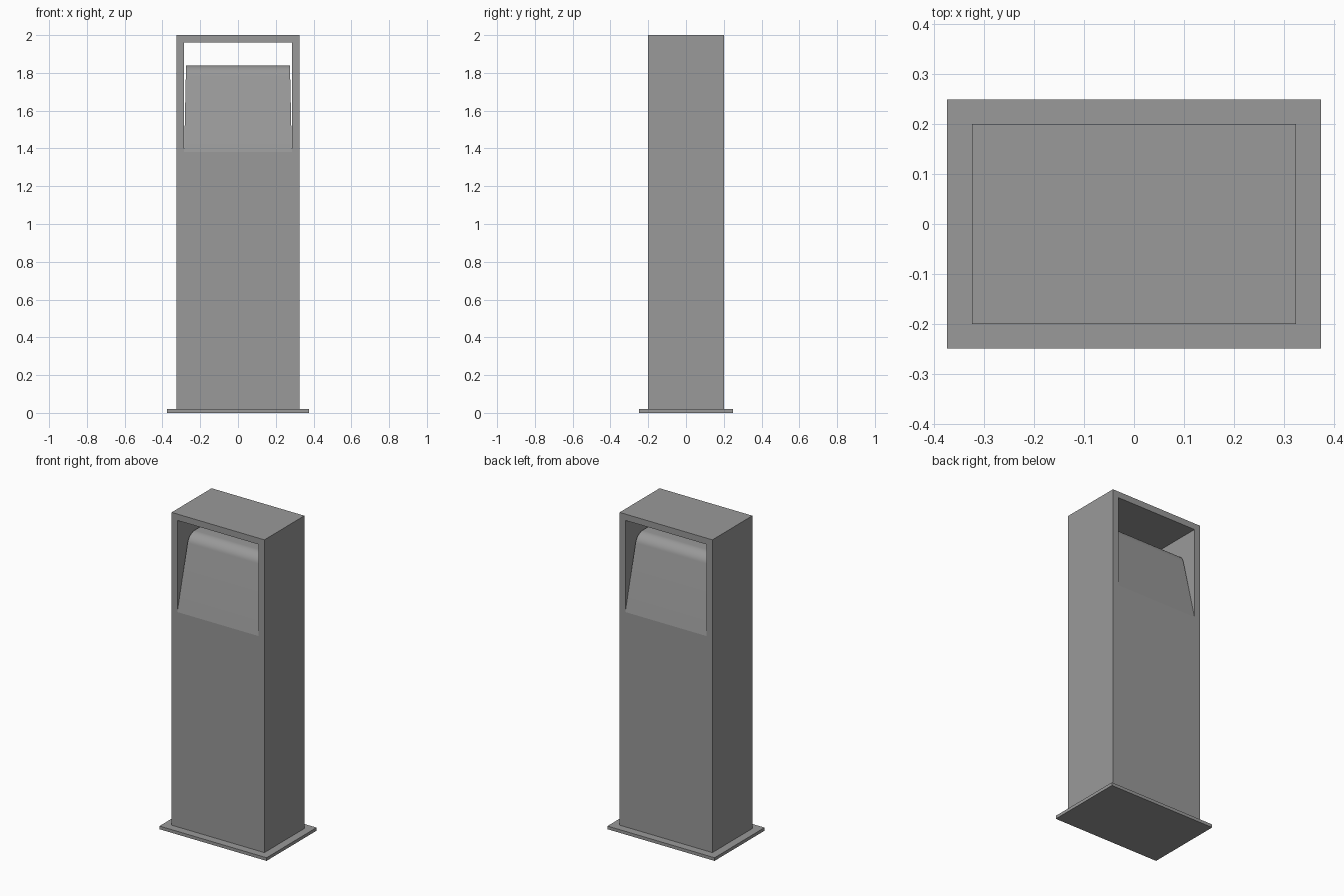
import bpy, bmesh

if "Cube" in bpy.data.objects:
    bpy.data.objects.remove(bpy.data.objects["Cube"])

# Dark grey finish shared by all parts
finish = bpy.data.materials.new("dark_grey")
finish.diffuse_color = (0.32, 0.32, 0.32, 1)
finish.use_nodes = True
finish.node_tree.nodes["Principled BSDF"].inputs["Base Color"].default_value = finish.diffuse_color


def add_object(name, bm):
    bmesh.ops.recalc_face_normals(bm, faces=bm.faces)
    mesh = bpy.data.meshes.new(name)
    bm.to_mesh(mesh)
    bm.free()
    mesh.materials.append(finish)
    obj = bpy.data.objects.new(name, mesh)
    bpy.context.collection.objects.link(obj)
    return obj


def tapered_box(z0, z1, bottom, top=None):
    """Box between two heights, with half sizes (x, y) at bottom and top."""
    top = top or bottom
    bm = bmesh.new()
    bmesh.ops.create_cube(bm, size=2)
    for v in bm.verts:
        hx, hy = top if v.co.z > 0 else bottom
        v.co = (v.co.x * hx, v.co.y * hy, z1 if v.co.z > 0 else z0)
    return bm


# Base plate
add_object("base_plate", tapered_box(0, 0.02, (0.375, 0.25)))

# Column with a window cut right through its head
column = add_object("column", tapered_box(0.02, 2.0, (0.325, 0.2)))
cutter = add_object("window_cutter", tapered_box(1.38, 1.96, (0.285, 0.4)))
cutter.hide_render = True
cutter.display_type = 'WIRE'
cut = column.modifiers.new("window", 'BOOLEAN')
cut.operation = 'DIFFERENCE'
cut.solver = 'EXACT'
cut.object = cutter

# Sloped reflector inside the window, its long top edges rounded over
bm = tapered_box(1.38, 1.84, (0.285, 0.2), (0.275, 0.098))
ridges = [e for e in bm.edges
          if all(v.co.z > 1.8 for v in e.verts)
          and abs(e.verts[0].co.x - e.verts[1].co.x) > 0.1]
bmesh.ops.bevel(bm, geom=ridges, offset=0.055, segments=10, profile=0.5, affect='EDGES')
reflector = add_object("reflector", bm)
bpy.context.view_layer.objects.active = reflector
reflector.select_set(True)
bpy.ops.object.shade_smooth_by_angle()
